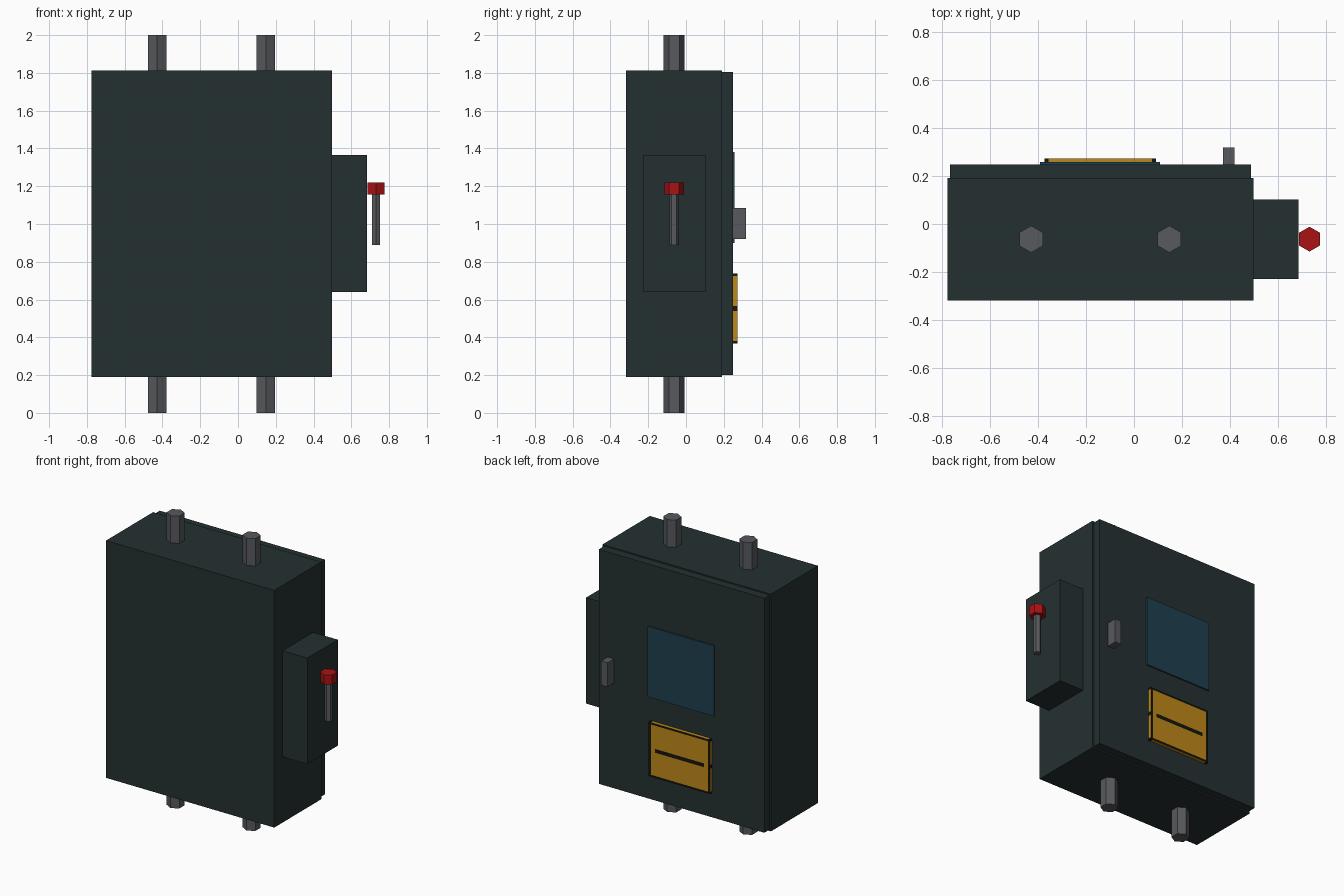
import bpy, bmesh
from mathutils import Vector

if "Cube" in bpy.data.objects:
    bpy.data.objects.remove(bpy.data.objects["Cube"])


def mat(name, r, g, b):
    m = bpy.data.materials.new(name)
    m.diffuse_color = (r, g, b, 1)
    m.use_nodes = True
    m.node_tree.nodes["Principled BSDF"].inputs["Base Color"].default_value = m.diffuse_color
    return m


BODY = mat("dark_green_grey", 0.018, 0.030, 0.031)
METAL = mat("steel_grey", 0.095, 0.100, 0.110)
RED = mat("red", 0.40, 0.006, 0.007)
GLASS = mat("blue_glass", 0.014, 0.050, 0.078)
YELLOW = mat("warning_yellow", 0.52, 0.25, 0.010)
BLACK = mat("label_black", 0.008, 0.008, 0.004)


def finish(name, bm, *mats):
    me = bpy.data.meshes.new(name)
    bm.to_mesh(me)
    bm.free()
    for m in mats:
        me.materials.append(m)
    ob = bpy.data.objects.new(name, me)
    bpy.context.collection.objects.link(ob)
    return ob


def box_bm(lo, hi):
    bm = bmesh.new()
    bmesh.ops.create_cube(bm, size=1)
    lo, hi = Vector(lo), Vector(hi)
    for v in bm.verts:
        v.co = (lo + hi) / 2 + v.co * (hi - lo)
    return bm


def box(name, lo, hi, m):
    return finish(name, box_bm(lo, hi), m)


def hex_rod(name, x, y, z0, z1, r, m):
    # six-sided prism with corners pointing along y
    bm = bmesh.new()
    bmesh.ops.create_cone(bm, cap_ends=True, segments=6, radius1=r, radius2=r, depth=z1 - z0)
    bmesh.ops.translate(bm, verts=bm.verts, vec=(x, y, (z0 + z1) / 2))
    return finish(name, bm, m)


AXIS_Y = -0.063

# cabinet, door and side switch housing
box("cabinet", (-0.776, -0.318, 0.19), (0.497, 0.191, 1.813), BODY)
box("door", (-0.766, 0.191, 0.20), (0.486, 0.248, 1.804), BODY)
box("switch_housing", (0.497, -0.228, 0.64), (0.684, 0.102, 1.365), BODY)

# conduits above and below the cabinet
for side, x in (("left", -0.428), ("right", 0.147)):
    hex_rod(f"conduit_bottom_{side}", x, AXIS_Y, 0.0, 0.19, 0.056, METAL)
    hex_rod(f"conduit_top_{side}", x, AXIS_Y, 1.813, 2.0, 0.056, METAL)

# switch lever with red knob
hex_rod("lever", 0.73, AXIS_Y, 0.89, 1.155, 0.025, METAL)
hex_rod("lever_knob", 0.73, AXIS_Y, 1.155, 1.22, 0.0515, RED)

# door handle and window
box("door_handle", (0.371, 0.248, 0.92), (0.419, 0.318, 1.085), METAL)
box("door_window", (-0.391, 0.248, 0.90), (0.109, 0.258, 1.382), GLASS)

# warning label: a plate cut into a grid, border and centre bar coloured black
lo, hi = Vector((-0.372, 0.248, 0.368)), Vector((0.092, 0.272, 0.738))
size = hi - lo
bm = box_bm(lo, hi)
for axis, cuts in ((0, (0.035, 0.1, 0.9, 0.965)), (2, (0.035, 0.465, 0.535, 0.965))):
    for t in cuts:
        p, n = lo.copy(), Vector((0, 0, 0))
        p[axis] += t * size[axis]
        n[axis] = 1
        bmesh.ops.bisect_plane(bm, geom=bm.verts[:] + bm.edges[:] + bm.faces[:],
                               plane_co=p, plane_no=n)
bm.normal_update()
for f in bm.faces:
    c = f.calc_center_median() - lo
    u, v = c.x / size.x, c.z / size.z
    on_x, on_z = abs(f.normal.x) > 0.5, abs(f.normal.z) > 0.5
    edge_u = not on_x and not 0.035 < u < 0.965
    edge_v = not on_z and not 0.035 < v < 0.965
    bar = 0.465 < v < 0.535 and (on_x or 0.1 < u < 0.9)
    f.material_index = int(edge_u or edge_v or bar)
finish("warning_label", bm, YELLOW, BLACK)
